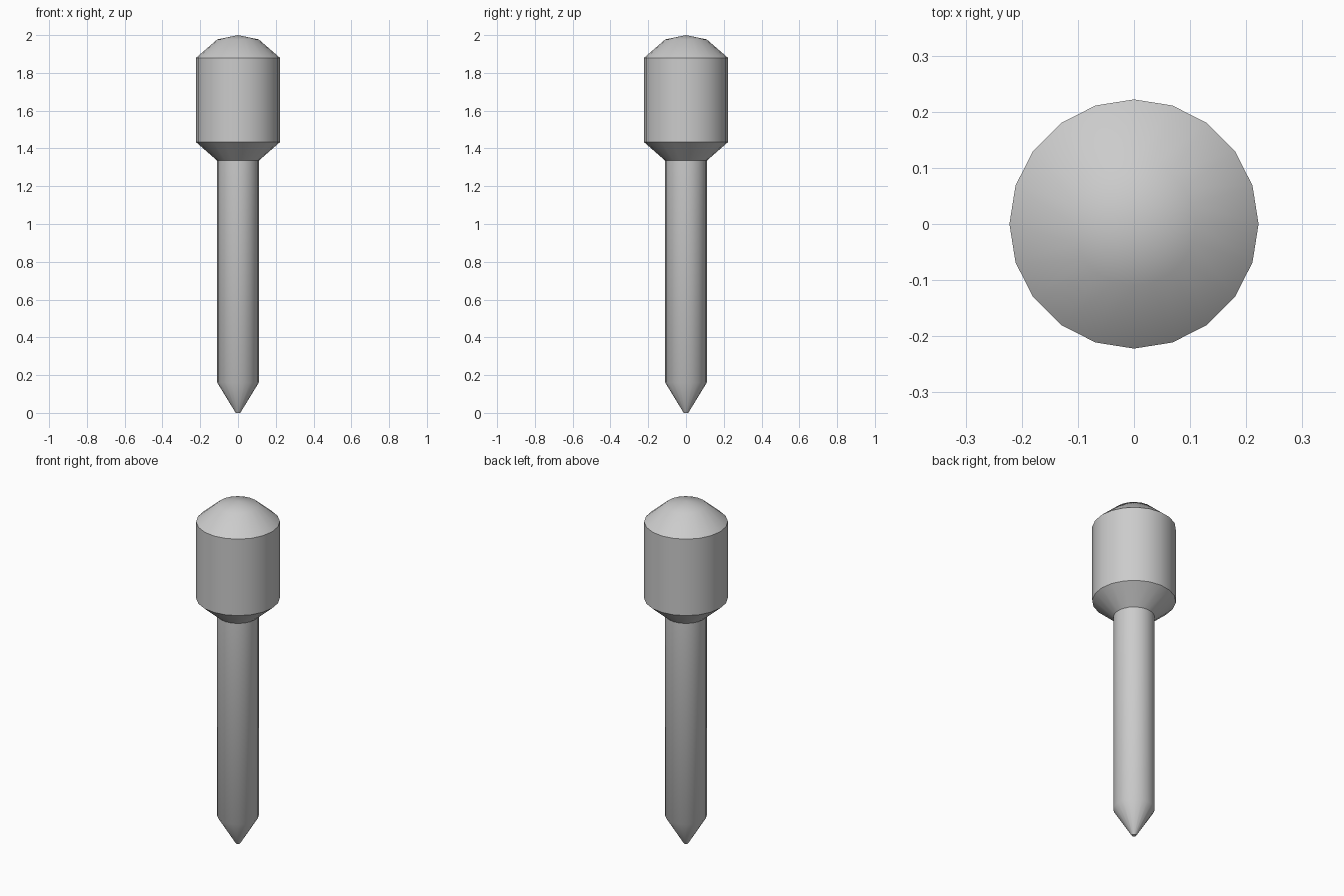
import bpy, bmesh
from math import radians, sin, cos, tau

if "Cube" in bpy.data.objects:
    bpy.data.objects.remove(bpy.data.objects["Cube"])

SIDES = 20


def lathe(name, profile, sides=SIDES):
    """Revolve (radius, z) points around z; zero radius makes a single pole."""
    bm = bmesh.new()
    rings = []
    for r, z in profile:
        n = sides if r > 0 else 1
        rings.append([bm.verts.new((r * cos(tau * i / sides), r * sin(tau * i / sides), z))
                      for i in range(n)])
    for a, b in zip(rings, rings[1:]):
        for i in range(sides):
            j = (i + 1) % sides
            quad = [a[i % len(a)], a[j % len(a)], b[j % len(b)], b[i % len(b)]]
            bm.faces.new(list(dict.fromkeys(quad)))
    bmesh.ops.recalc_face_normals(bm, faces=bm.faces)
    mesh = bpy.data.meshes.new(name)
    bm.to_mesh(mesh)
    bm.free()
    obj = bpy.data.objects.new(name, mesh)
    bpy.context.collection.objects.link(obj)
    bpy.ops.object.select_all(action='DESELECT')
    obj.select_set(True)
    bpy.context.view_layer.objects.active = obj
    bpy.ops.object.shade_smooth_by_angle(angle=radians(40))
    return obj


# Pointed shaft flaring into a domed head, one continuous turned piece
lathe("pointed_peg", [
    (0, 0), (0.012, 0),            # blunt tip
    (0.11, 0.16), (0.11, 1.335),   # shaft
    (0.222, 1.433), (0.222, 1.88), # flared collar and head
    (0.11, 1.977), (0, 2.0),       # dome
])
